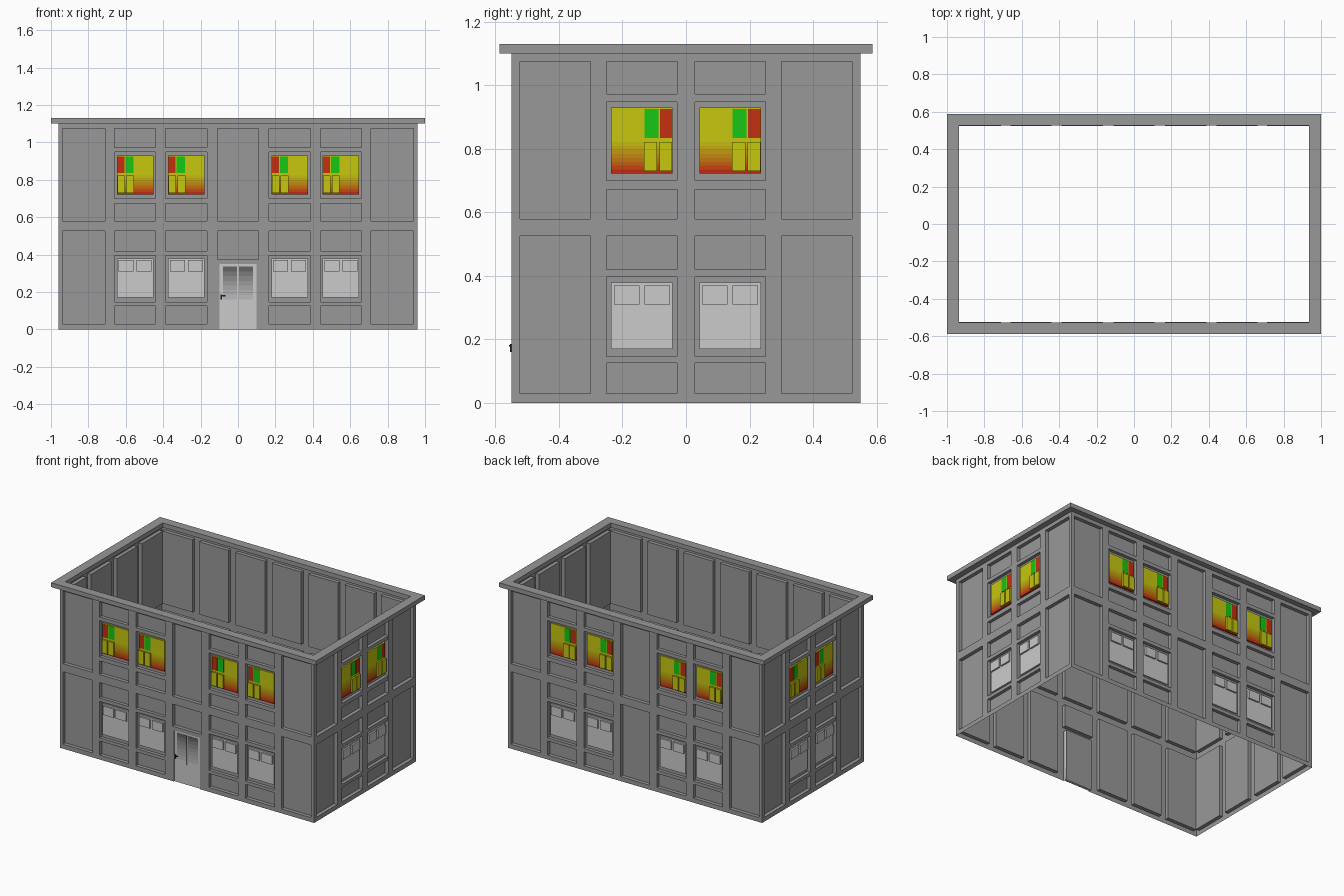
import bpy, bmesh

if "Cube" in bpy.data.objects:
    bpy.data.objects.remove(bpy.data.objects["Cube"])

HX, HY, REC = 0.96, 0.55, 0.025
BACK = REC - 0.002
ZS = [0, 0.03, 0.35, 0.375, 0.525, 0.58, 1.075, 1.115]
FLOORS = [(0.03, 0.525), (0.58, 1.075)]

# Wall mappings: u along the wall, d inward depth, z up
WALLS = {
    "front": lambda u, d, z: (u, -HY + d, z),
    "back": lambda u, d, z: (u, HY - d, z),
    "right": lambda u, d, z: (HX - d, u, z),
    "left": lambda u, d, z: (-HX + d, u, z),
}
LONG_WIN = [(-0.66, -0.44), (-0.387, -0.165), (0.165, 0.387), (0.44, 0.66)]
LONG_COLS = [(-0.937, -0.712), *LONG_WIN, (0.712, 0.937)]
SIDE_WIN = [(-0.25, -0.028), (0.028, 0.25)]
SIDE_COLS = [(-0.523, -0.30), *SIDE_WIN, (0.30, 0.523)]

STONE, PALE, DARK = (0.315,) * 3, (0.52,) * 3, (0.03,) * 3
YELLOW, RED, GREEN = (0.57, 0.57, 0.005), (0.55, 0.03, 0.005), (0.008, 0.57, 0.008)
parts = {}


def material(rgb):
    name = "paint_" + "_".join(f"{c:.2f}" for c in rgb)
    m = bpy.data.materials.get(name) or bpy.data.materials.new(name)
    m.diffuse_color = (*rgb, 1)
    m.use_nodes = True
    m.node_tree.nodes["Principled BSDF"].inputs["Base Color"].default_value = m.diffuse_color
    return m


def box(part, color, P, u, d, z):
    """Add a box to the named part, in wall coordinates."""
    bm = parts.setdefault(part, (bmesh.new(), color))[0]
    v = [bm.verts.new(P(a, b, c)) for a in u for b in d for c in z]
    for f in ((0, 1, 3, 2), (4, 6, 7, 5), (0, 4, 5, 1), (2, 3, 7, 6), (0, 2, 6, 4), (1, 5, 7, 3)):
        bm.faces.new([v[i] for i in f])


def finish(name, bm, color):
    bmesh.ops.recalc_face_normals(bm, faces=bm.faces)
    me = bpy.data.meshes.new(name)
    bm.to_mesh(me)
    bm.free()
    ob = bpy.data.objects.new(name, me)
    bpy.context.collection.objects.link(ob)
    me.materials.append(material(color))


def wall(bm, P, half, rects):
    """Thin wall sheet with rectangular recesses (u0, u1, z0, z1)."""
    us = sorted({-half, half, *[r[0] for r in rects], *[r[1] for r in rects]})

    def depth(i, j):
        cu, cz = (us[i] + us[i + 1]) / 2, (ZS[j] + ZS[j + 1]) / 2
        return REC if any(a < cu < b and c < cz < e for a, b, c, e in rects) else 0

    def quad(*pts):
        bm.faces.new([bm.verts.new(P(*p)) for p in pts])

    for i in range(len(us) - 1):
        for j in range(len(ZS) - 1):
            a, b, c, e, d = us[i], us[i + 1], ZS[j], ZS[j + 1], depth(i, j)
            quad((a, d, c), (b, d, c), (b, d, e), (a, d, e))
            if i + 2 < len(us) and (n := depth(i + 1, j)) != d:
                quad((b, d, c), (b, n, c), (b, n, e), (b, d, e))
            if j + 2 < len(ZS) and (n := depth(i, j + 1)) != d:
                quad((a, d, e), (b, d, e), (b, n, e), (a, n, e))


def window_column(P, u0, u1, s):
    """Trim bars plus a pale lower and a coloured upper window; s=-1 flips the detail."""
    mid = (u0 + u1) / 2
    for z in ((0.125, 0.147), (0.396, 0.42), (0.672, 0.70), (0.948, 0.973)):
        box("window_trim", STONE, P, (u0, u1), (0.001, BACK), z)

    def U(a, b):
        return (mid + s * a, mid + s * b)
    # lower window with two top lights
    box("lower_window_pane", PALE, P, U(-0.097, 0.097), (0.014, BACK), (0.17, 0.38))
    for a, b in ((-0.088, -0.008), (0.008, 0.088)):
        box("lower_window_light", PALE, P, U(a, b), (0.003, 0.014), (0.31, 0.37))
    # upper window: yellow pane, coloured strips, bands fading to red at the bottom
    box("upper_window_pane", YELLOW, P, U(-0.097, 0.097), (0.014, BACK), (0.822, 0.93))
    box("upper_window_red_strip", RED, P, U(-0.095, -0.057), (0.0125, 0.014), (0.835, 0.925))
    box("upper_window_green_strip", GREEN, P, U(-0.052, -0.008), (0.0125, 0.014), (0.835, 0.925))
    n = 8
    for k in range(n):
        t = (k + 0.5) / n
        z = 0.722 + 0.1 * k / n
        box(f"upper_window_band_{k + 1}", (0.54, 0.01 + 0.53 * t ** 1.4, 0.005), P,
            U(-0.097, 0.097), (0.014, BACK), (z, z + 0.1 / n))
    for a, b in ((-0.095, -0.055), (-0.048, -0.006)):
        box("upper_window_sash", YELLOW, P, U(a, b), (0.003, 0.014), (0.73, 0.822))


# Walls with recessed panels
shell = bmesh.new()
for name, P in WALLS.items():
    long = name in ("front", "back")
    rects = [(*c, *f) for c in (LONG_COLS if long else SIDE_COLS) for f in FLOORS]
    if name == "front":
        rects += [(-0.11, 0.11, 0.375, 0.525), (-0.11, 0.11, 0.58, 1.075), (-0.1, 0.1, 0, 0.35)]
    elif name == "back":
        rects += [(-0.11, 0.11, *f) for f in FLOORS]
    wall(shell, P, HX if long else HY, rects)
    for c in (LONG_WIN if long else SIDE_WIN):
        window_column(P, *c, 1 if long else -1)
bmesh.ops.remove_doubles(shell, verts=shell.verts, dist=0.0005)
finish("walls", shell, STONE)

# Cornice ring around the open top
bm = bmesh.new()
rings = []
for x, y, z in ((1.0, 0.587, 1.10), (1.0, 0.587, 1.13), (0.936, 0.526, 1.13), (0.936, 0.526, 1.10)):
    rings.append([bm.verts.new((sx * x, sy * y, z)) for sx, sy in ((-1, -1), (1, -1), (1, 1), (-1, 1))])
for k in range(4):
    for i in range(4):
        a, b, j = rings[k], rings[(k + 1) % 4], (i + 1) % 4
        bm.faces.new((a[i], a[j], b[j], b[i]))
finish("cornice", bm, STONE)

# Double door: leaves, glass darkening towards the top, handle
F = WALLS["front"]
box("door_leaves", (0.56,) * 3, F, (-0.1, 0.1), (0.006, BACK), (0, 0.35))
for a, b in ((-0.08, -0.006), (0.006, 0.08)):
    for k in range(8):
        g = 0.53 - 0.4 * (k / 7) ** 1.2
        z = 0.135 + 0.025 * k
        box(f"door_glass_{k + 1}", (g, g, g), F, (a, b), (0.004, 0.006), (z, z + 0.025))
box("door_handle", DARK, F, (-0.094, -0.086), (-0.005, 0.006), (0.16, 0.186))
box("door_handle", DARK, F, (-0.088, -0.066), (-0.008, -0.003), (0.177, 0.183))

for name, (bm, color) in parts.items():
    finish(name, bm, color)
